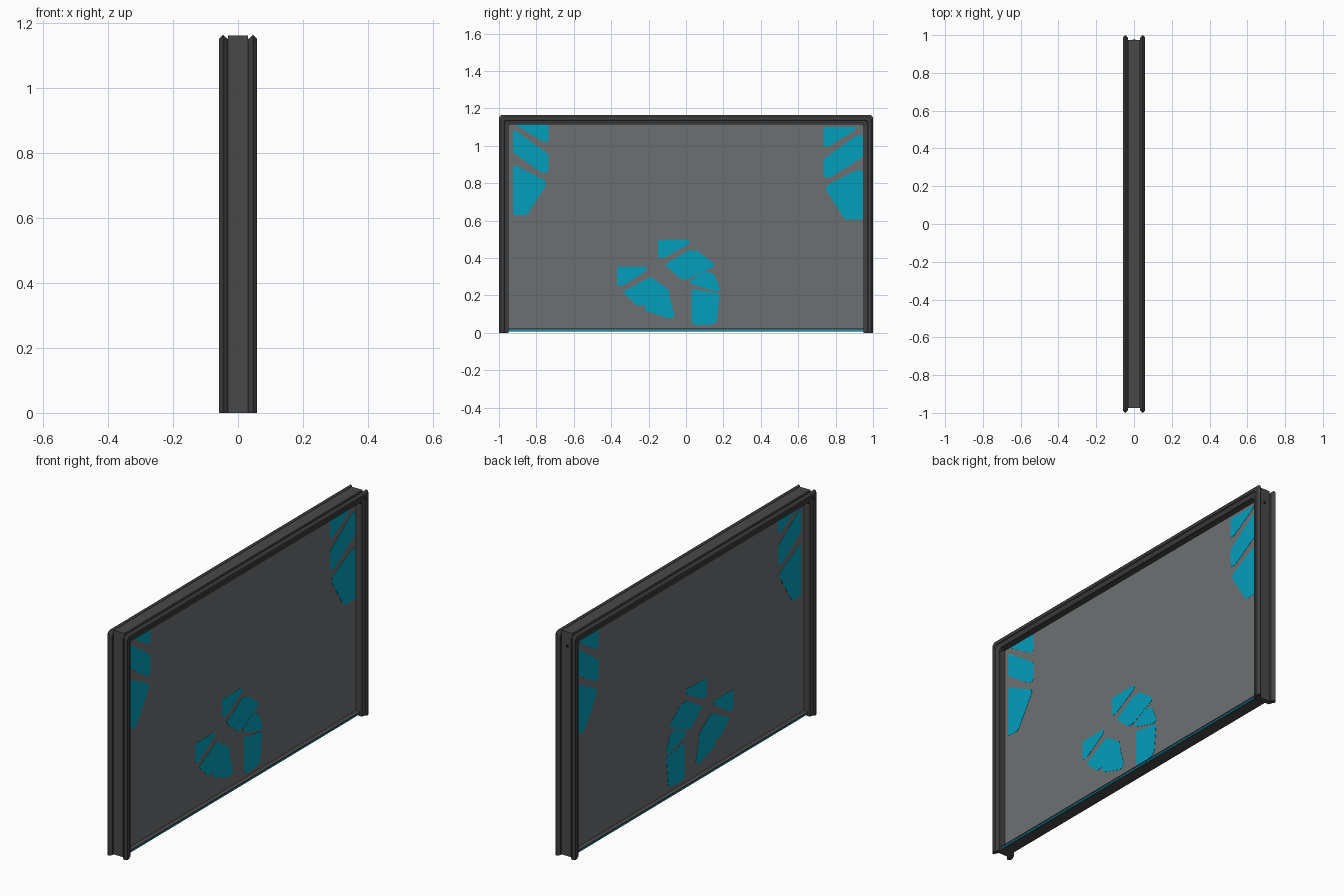
import bpy, bmesh
from mathutils import Vector

if "Cube" in bpy.data.objects:
    bpy.data.objects.remove(bpy.data.objects["Cube"])


def material(name, rgb):
    m = bpy.data.materials.new(name)
    m.diffuse_color = (*rgb, 1)
    m.use_nodes = True
    m.node_tree.nodes["Principled BSDF"].inputs["Base Color"].default_value = m.diffuse_color
    return m


CORE = material("charcoal core", (0.066, 0.066, 0.066))
RAIL = material("dark rail", (0.053, 0.053, 0.053))
PANEL = material("grey panel", (0.152, 0.163, 0.170))
CYAN = material("cyan", (0.001, 0.345, 0.500))
BLACK = material("black", (0.008, 0.008, 0.008))


def finish(name, bm, mat):
    bmesh.ops.recalc_face_normals(bm, faces=bm.faces)
    me = bpy.data.meshes.new(name)
    bm.to_mesh(me)
    bm.free()
    me.materials.append(mat)
    ob = bpy.data.objects.new(name, me)
    bpy.context.collection.objects.link(ob)
    return ob


def box(name, lo, hi, mat):
    bm = bmesh.new()
    bmesh.ops.create_cube(bm, size=1)
    lo, hi = Vector(lo), Vector(hi)
    for v in bm.verts:
        v.co = (lo + hi) / 2 + v.co * (hi - lo)
    return finish(name, bm, mat)


# Rails: stepped, pointed profile (x, outward distance) swept round an upturned U
PROFILE = [(0.031, 0), (0.047, 0), (0.047, 0.006), (0.051, 0.013), (0.052, 0.020),
           (0.058, 0.024), (0.058, 0.038), (0.046, 0.050), (0.031, 0.036)]
HALF, TOP, CUT = 0.95, 1.115, 0.012


def rail(name, side):
    bm = bmesh.new()
    rings = []
    for i in range(6):
        s = -1 if i < 3 else 1
        k = i if i < 3 else 5 - i
        ring = []
        for x, d in PROFILE:
            y = HALF + d - (CUT if k == 2 else 0)
            z = (0, TOP + d - CUT, TOP + d)[k]
            ring.append(bm.verts.new((side * x, s * y, z)))
        rings.append(ring)
    n = len(PROFILE)
    for a, b in zip(rings, rings[1:]):
        for j in range(n):
            bm.faces.new((a[j], a[(j + 1) % n], b[(j + 1) % n], b[j]))
    bm.faces.new(rings[0])
    bm.faces.new(rings[-1])
    finish(name, bm, RAIL)


rail("rail_right", 1)
rail("rail_left", -1)

# Core: end posts and header between the rails
for label, s in (("front", -1), ("back", 1)):
    a, b = sorted((s * 0.95, s * 0.975))
    box("core_post_" + label, (-0.031, a, 0), (0.031, b, 1.163), CORE)
box("core_header", (-0.031, -0.95, 1.115), (0.031, 0.95, 1.163), CORE)

# Panel set deep in the frame, and bottom sill with cyan strip
FACE = 0.012
box("panel", (-FACE, -0.952, 0.02), (FACE, 0.952, 1.117), PANEL)
box("sill_lip", (-0.036, -0.95, 0.017), (0.036, 0.95, 0.023), CORE)
box("sill_strip", (-0.034, -0.95, 0.010), (0.034, 0.95, 0.017), CYAN)
box("sill_base", (-0.031, -0.95, 0.007), (0.031, 0.95, 0.010), CORE)

# Small hole in the back post
bm = bmesh.new()
bmesh.ops.create_cone(bm, cap_ends=True, segments=12, radius1=0.008, radius2=0.008, depth=0.002)
for v in bm.verts:
    v.co = (v.co.x, 0.9755 + v.co.z, 1.09 + v.co.y)
finish("post_hole", bm, BLACK)

# Painted patches as (y, z) outlines: upper corner group and lower middle group
CORNER = [
    [(.735, 1.10), (.915, 1.10), (.89, 1.075), (.76, .995), (.735, .995)],
    [(.945, 1.06), (.945, .94), (.77, .83), (.735, .835), (.735, .93), (.91, 1.055)],
    [(.945, .87), (.945, .605), (.85, .605), (.745, .77), (.755, .79), (.91, .87)],
]
MIDDLE = [
    [(-.15, .50), (.02, .50), (.015, .475), (-.12, .40), (-.15, .40)],
    [(-.115, .365), (.01, .44), (.06, .44), (.15, .37), (.15, .355), (.06, .31), (0, .285), (-.03, .29)],
    [(.015, .275), (.06, .305), (.10, .33), (.15, .315), (.185, .23), (.16, .22), (.02, .265)],
    [(.03, .235), (.18, .21), (.165, .06), (.14, .045), (.05, .04), (.03, .06)],
    [(-.37, .355), (-.21, .355), (-.21, .335), (-.34, .25), (-.37, .255)],
    [(-.34, .22), (-.19, .30), (-.09, .23), (-.09, .2), (-.06, .09), (-.09, .075),
     (-.22, .12), (-.22, .15), (-.26, .145)],
]
# The other corner mirrors the first, raised a little and trimmed by the frame
MIRRORED = [[(-min(y, .925), min(z + .025, 1.113)) for y, z in p] for p in CORNER]


def patches(name, outlines, side):
    bm = bmesh.new()
    for pts in outlines:
        bm.faces.new([bm.verts.new((side * (FACE - 0.0005), y, z)) for y, z in pts])
    bmesh.ops.bevel(bm, geom=bm.verts[:], offset=0.008, segments=2, profile=0.5, affect='VERTICES')
    r = bmesh.ops.extrude_face_region(bm, geom=bm.faces[:])
    for v in r["geom"]:
        if isinstance(v, bmesh.types.BMVert):
            v.co.x += side * 0.0015
    finish(name, bm, CYAN)


for label, s in (("right", 1), ("left", -1)):
    patches("corner_patches_back_" + label, CORNER, s)
    patches("corner_patches_front_" + label, MIRRORED, s)
    patches("middle_patches_" + label, MIDDLE, s)
